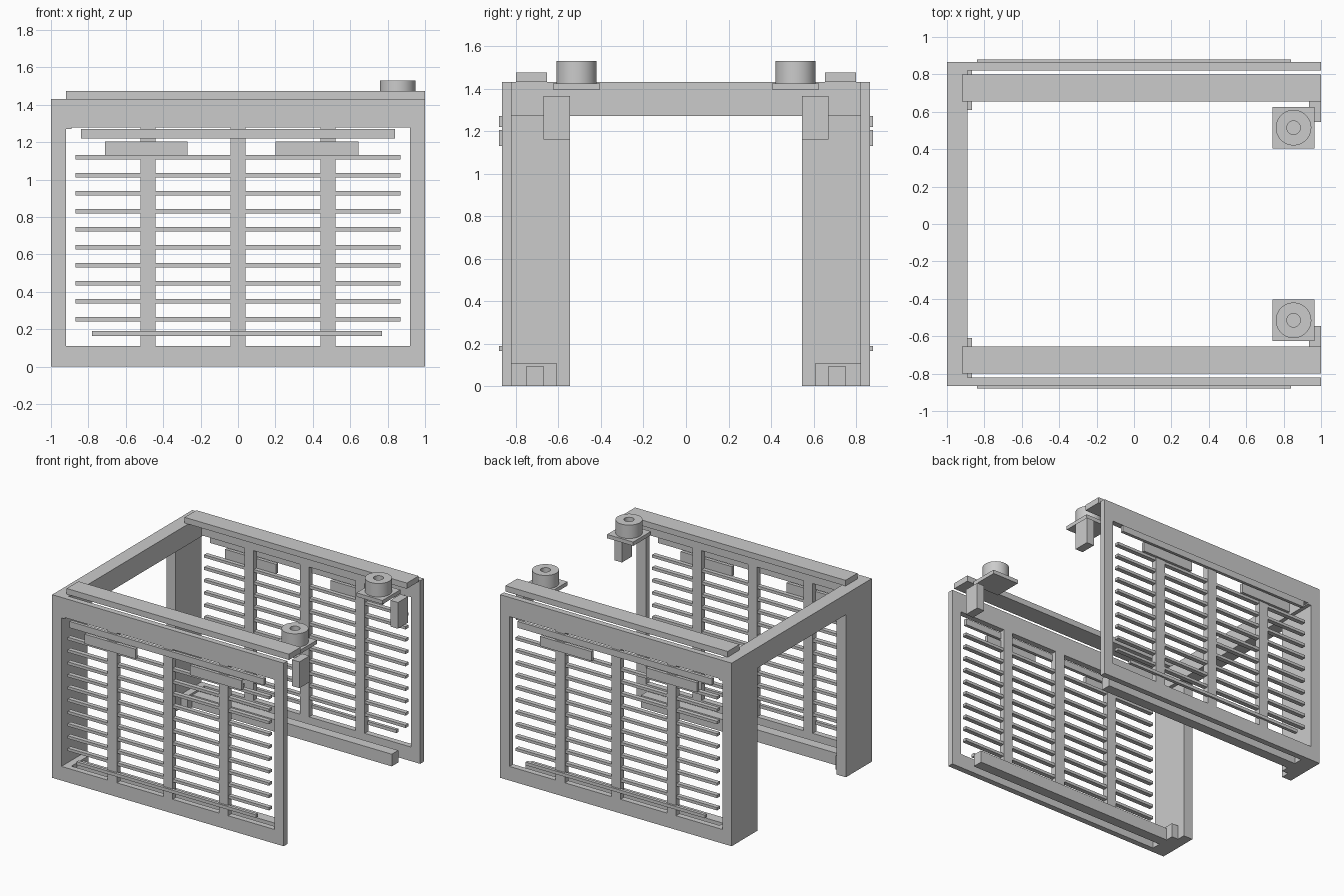
import bpy
import bmesh
from mathutils import Matrix, Vector

if "Cube" in bpy.data.objects:
    bpy.data.objects.remove(bpy.data.objects["Cube"])

grey = bpy.data.materials.new("plain grey")
grey.use_nodes = True
COLOUR = (0.6, 0.6, 0.6, 1)
grey.diffuse_color = COLOUR
grey.node_tree.nodes["Principled BSDF"].inputs["Base Color"].default_value = COLOUR


def finish(name, bm):
    mesh = bpy.data.meshes.new(name)
    bmesh.ops.recalc_face_normals(bm, faces=bm.faces)
    bm.to_mesh(mesh)
    bm.free()
    mesh.materials.append(grey)
    obj = bpy.data.objects.new(name, mesh)
    bpy.context.collection.objects.link(obj)
    return obj


def boxes(name, *spans):
    """One object of boxes, each given as x, y and z ranges."""
    bm = bmesh.new()
    for span in spans:
        size = [b - a for a, b in span]
        centre = Vector([(a + b) / 2 for a, b in span])
        bmesh.ops.create_cube(bm, size=1, matrix=Matrix.Translation(centre) @ Matrix.Diagonal((*size, 1)))
    return finish(name, bm)


def plate(name, outline, hole, y):
    """Upright rectangular frame: outline and hole as x and z ranges."""
    bm = bmesh.new()
    loops = []
    for depth in y:
        for (x0, x1), (z0, z1) in (outline, hole):
            loops.append([bm.verts.new((x, depth, z)) for x, z in ((x0, z0), (x1, z0), (x1, z1), (x0, z1))])
    outer_a, inner_a, outer_b, inner_b = loops
    for a, b in ((outer_a, inner_a), (outer_b, inner_b), (outer_a, outer_b), (inner_a, inner_b)):
        for i in range(4):
            j = (i + 1) % 4
            bm.faces.new((a[i], a[j], b[j], b[i]))
    return finish(name, bm)


def ring(name, centre, radii, z, sides=48):
    """Upright cylinder with a round bore."""
    bm = bmesh.new()
    outer, bore = radii
    profile = [(bore, z[0]), (outer, z[0]), (outer, z[1]), (bore, z[1])]
    verts = [bm.verts.new((centre[0] + r, centre[1], h)) for r, h in profile]
    edges = [bm.edges.new((verts[i], verts[(i + 1) % 4])) for i in range(4)]
    bmesh.ops.spin(bm, geom=verts + edges, cent=(*centre, 0), axis=(0, 0, 1), angle=6.2831853, steps=sides)
    bmesh.ops.remove_doubles(bm, verts=bm.verts, dist=0.0001)
    obj = finish(name, bm)
    bpy.context.view_layer.objects.active = obj
    obj.select_set(True)
    bpy.ops.object.shade_smooth_by_angle()
    obj.select_set(False)


# End portal beam joining both sides
boxes("end_beam", ((-1, -0.89), (-0.865, 0.865), (1.27, 1.43)))

for side, s in (("front", -1), ("back", 1)):
    def span(a, b):
        return tuple(sorted((a * s, b * s)))

    # Side frame and end leg
    plate(side + "_frame", ((-1, 1), (0, 1.43)), ((-0.92, 0.92), (0.11, 1.28)), span(0.82, 0.865))
    boxes(side + "_leg", ((-1, -0.92), span(0.545, 0.82), (0, 1.27)))
    boxes(side + "_foot", ((-0.92, -0.865), span(0.61, 0.84), (0, 0.11)))

    # Uprights and slats in the opening
    boxes(side + "_uprights", *[((x - 0.04, x + 0.04), span(0.82, 0.865), (0.11, 1.28)) for x in (-0.48, 0, 0.48)])
    slats = [0.254 + 0.0962 * i for i in range(10)]
    boxes(side + "_slats", *[((-0.87, 0.87), span(0.825, 0.86), (z - 0.011, z + 0.011)) for z in slats])

    # Trim strips and plates on the outside
    outside = span(0.855, 0.88)
    boxes(side + "_upper_trim", ((-0.84, 0.84), outside, (1.22, 1.27)))
    boxes(side + "_lower_trim", ((-0.78, 0.77), outside, (0.165, 0.19)))
    boxes(side + "_panels", ((-0.71, -0.27), outside, (1.13, 1.205)), ((0.2, 0.645), outside, (1.13, 1.205)))

    # Top and bottom rails inside the frame
    boxes(side + "_top_rail", ((-0.92, 1), span(0.655, 0.8), (1.43, 1.475)))
    boxes(side + "_bottom_rail", ((-0.87, 0.86), span(0.67, 0.75), (0, 0.095)))

    # Bored roller on its mounting plate, with a hanging block
    boxes(side + "_mounting_plate", ((0.74, 0.965), span(0.405, 0.625), (1.395, 1.425)))
    ring(side + "_roller", (0.853, 0.515 * s), (0.095, 0.036), (1.425, 1.53))
    boxes(side + "_hanging_block", ((0.935, 1), span(0.545, 0.67), (1.16, 1.365)))
